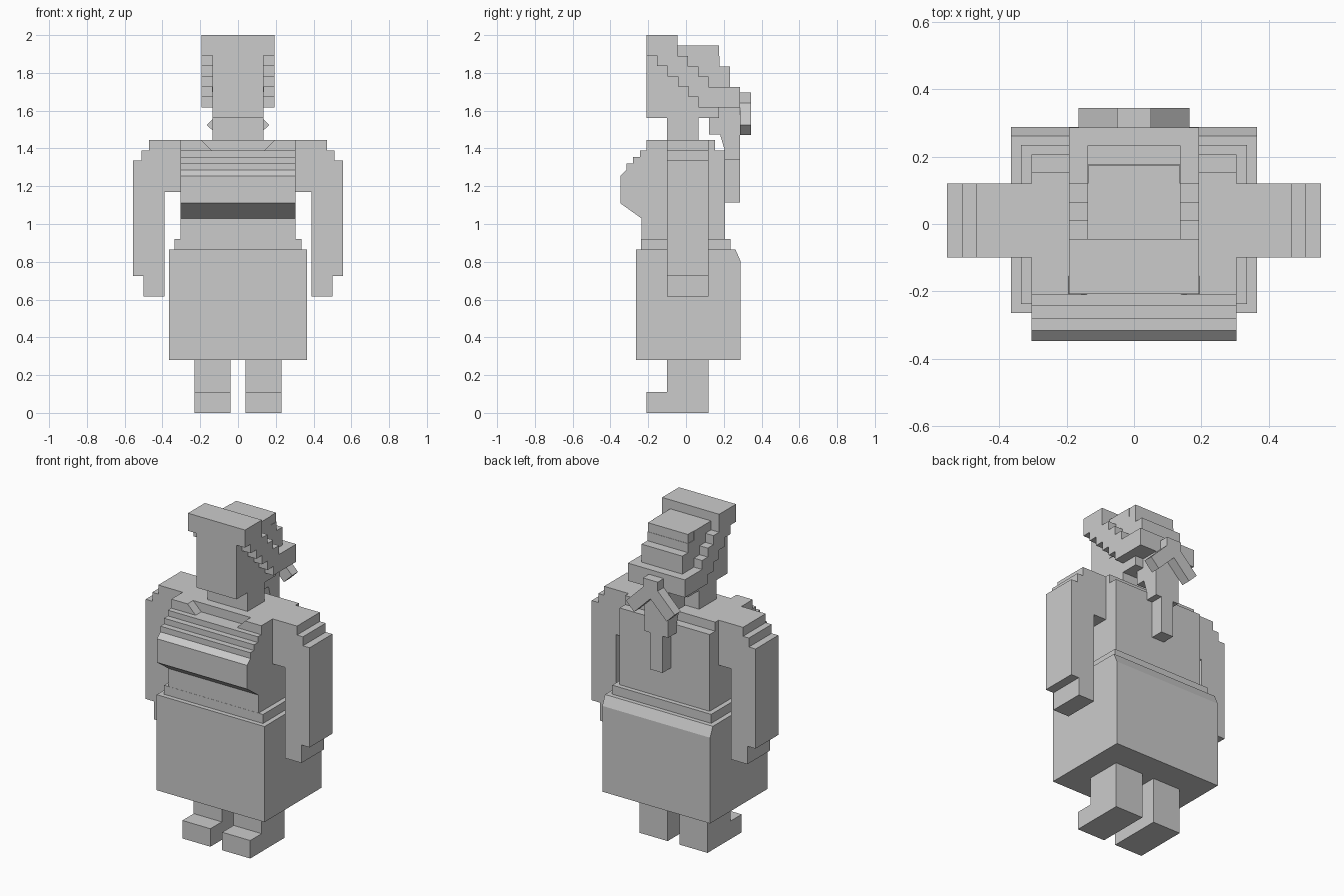
import bpy
import bmesh

cube = bpy.data.objects.get("Cube")
if cube:
    bpy.data.objects.remove(cube, do_unlink=True)

grey = bpy.data.materials.new("plain_grey")
grey.use_nodes = True
COLOUR = (0.6, 0.6, 0.6, 1.0)
grey.diffuse_color = COLOUR
grey.node_tree.nodes["Principled BSDF"].inputs["Base Color"].default_value = COLOUR


def prism(name, axis, profile, lo, hi):
    """Extrude a profile from lo to hi: (y, z) points along x, or (x, z) points along y."""
    bm = bmesh.new()

    def point(a, b, depth):
        return (depth, a, b) if axis == "x" else (a, depth, b)

    base = bm.faces.new([bm.verts.new(point(a, b, lo)) for a, b in profile])
    new = bmesh.ops.extrude_face_region(bm, geom=[base])["geom"]
    shift = (hi - lo, 0, 0) if axis == "x" else (0, hi - lo, 0)
    bmesh.ops.translate(bm, vec=shift, verts=[v for v in new if isinstance(v, bmesh.types.BMVert)])
    bmesh.ops.recalc_face_normals(bm, faces=bm.faces)
    mesh = bpy.data.meshes.new(name)
    bm.to_mesh(mesh)
    bm.free()
    mesh.materials.append(grey)
    obj = bpy.data.objects.new(name, mesh)
    bpy.context.collection.objects.link(obj)
    return obj


def box(name, x, y, z):
    return prism(name, "x", [(y[0], z[0]), (y[1], z[0]), (y[1], z[1]), (y[0], z[1])], *x)


def mirrored(profile):
    """Complete a right-hand (x, z) profile with its reflection in x = 0."""
    return profile + [(-a, b) for a, b in reversed(profile) if a != 0]


# Legs, feet and arms, one of each per side
for side, s in (("left", 1), ("right", -1)):
    prism(side + "_leg", "x",
          [(-0.21, 0), (0.12, 0), (0.12, 0.28), (-0.10, 0.28), (-0.10, 0.11), (-0.21, 0.11)],
          *sorted((s * 0.04, s * 0.23)))
    arm = [(0.305, 1.445), (0.47, 1.445), (0.47, 1.39), (0.51, 1.39), (0.51, 1.335),
           (0.555, 1.335), (0.555, 0.725), (0.50, 0.725), (0.50, 0.615), (0.39, 0.615),
           (0.39, 1.17), (0.305, 1.17)]
    prism(side + "_arm", "y", [(s * a, b) for a, b in arm], -0.10, 0.12)
    # Collar piece with a slanted edge at the neckline
    collar = [(0.14, 1.39), (0.305, 1.39), (0.305, 1.445), (0.195, 1.445)]
    prism(side + "_collar", "y", [(s * a, b) for a, b in collar], -0.21, -0.155)

# Skirt with a bevelled rear edge, and waistband
prism("skirt", "x",
      [(-0.265, 0.28), (0.288, 0.28), (0.288, 0.805), (0.262, 0.865), (-0.265, 0.865)],
      -0.365, 0.365)
box("waistband", (-0.335, 0.335), (-0.237, 0.235), (0.865, 0.92))

# Torso with a stepped bust, and shoulder slab
prism("torso", "x",
      [(-0.236, 0.92), (0.207, 0.92), (0.207, 1.39), (-0.243, 1.39), (-0.243, 1.355),
       (-0.28, 1.355), (-0.28, 1.32), (-0.316, 1.32), (-0.316, 1.285), (-0.348, 1.255),
       (-0.348, 1.11), (-0.236, 1.03)], -0.305, 0.305)
box("shoulders", (-0.305, 0.305), (-0.155, 0.153), (1.39, 1.445))

# Neck and head
box("neck", (-0.135, 0.135), (-0.10, 0.065), (1.39, 1.56))
box("head", (-0.135, 0.135), (-0.208, 0.175), (1.56, 1.945))

# Wide stepped hair shell, climbing from the nape to the fringe
S = 0.055
lower = [(-0.208, 1.892)]
for i in range(5):
    y, z = -0.153 + i * S, 1.892 - i * S
    lower += [(y, z), (y, z - S)]
upper = [(0.287, 1.617), (0.287, 1.725)]
for i in range(4):
    y, z = 0.12 - i * S, 1.725 + i * S
    upper += [(y, z), (y, z + S)]
upper += [(-0.045, 2.0), (-0.208, 2.0)]
prism("hair_shell", "x", lower + upper, -0.193, 0.193)

# Narrower hair crown stepping down the back
prism("hair_crown", "x",
      [(-0.05, 1.70), (0.233, 1.70), (0.233, 1.835), (0.177, 1.835), (0.177, 1.89),
       (0.122, 1.89), (0.122, 1.945), (-0.05, 1.945)], -0.138, 0.138)

# Ponytail and its narrow tip
prism("ponytail", "x",
      [(0.122, 1.62), (0.122, 1.475), (0.18, 1.475), (0.205, 1.39), (0.205, 1.34),
       (0.287, 1.34), (0.287, 1.62)], -0.08, 0.08)
box("ponytail_tip", (-0.042, 0.042), (0.205, 0.287), (1.115, 1.34))

# Hair bow: square knot with two drooping ends
prism("hair_bow", "y",
      mirrored([(0.05, 1.695), (0.05, 1.64), (0.165, 1.525), (0.11, 1.47), (0, 1.58)]),
      0.287, 0.345)
